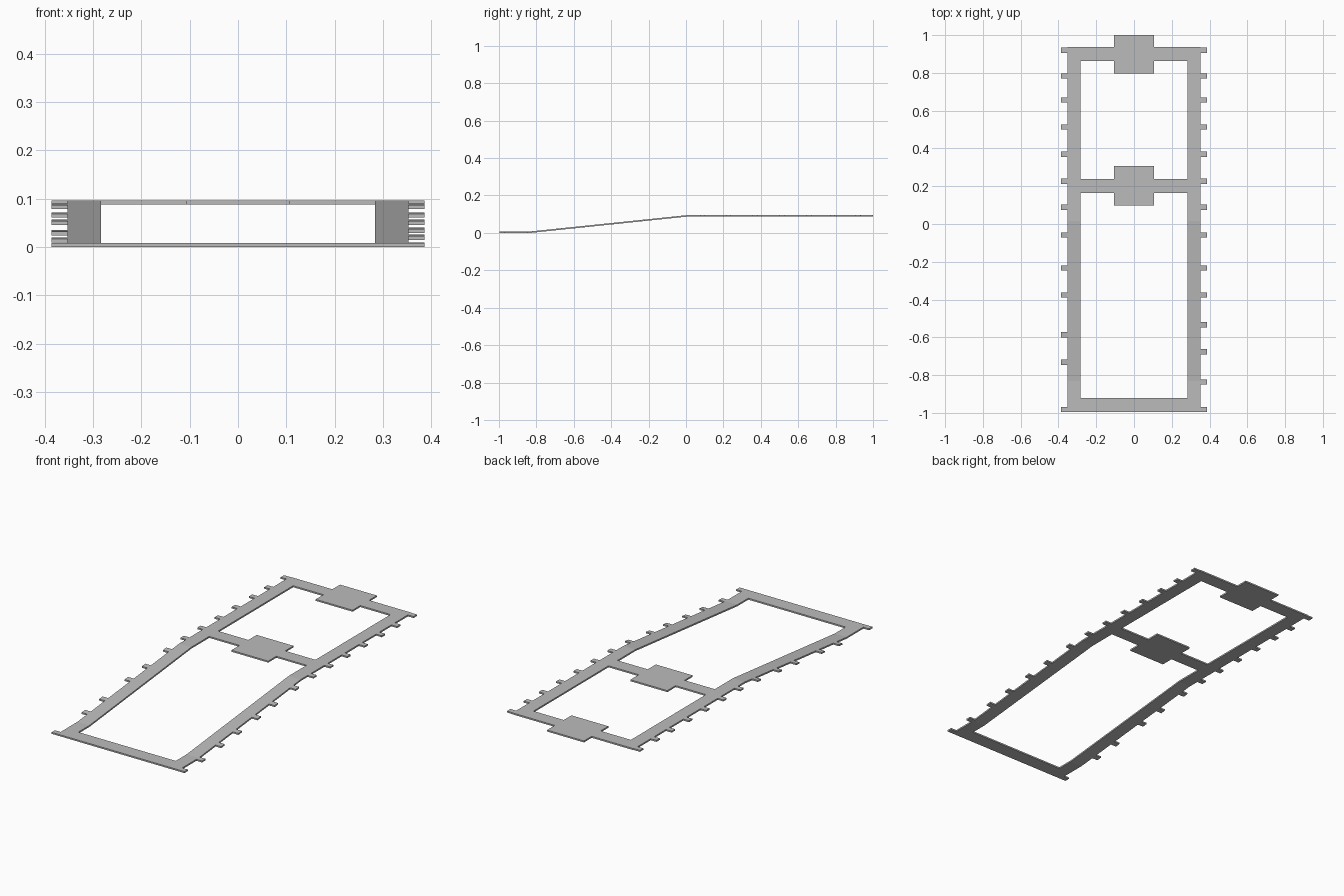
import bpy
import bmesh

# Remove the default object
cube = bpy.data.objects.get("Cube")
if cube:
    bpy.data.objects.remove(cube, do_unlink=True)

# Single flat colour
grey = bpy.data.materials.new("plain grey")
grey.use_nodes = True
colour = (0.5, 0.5, 0.5, 1)
grey.diffuse_color = colour
bsdf = next(n for n in grey.node_tree.nodes if n.type == 'BSDF_PRINCIPLED')
bsdf.inputs["Base Color"].default_value = colour

THICK = 0.008
RISE = 0.088
RAMP_START, RAMP_END = -0.83, 0.016
INNER, OUTER, TIP = 0.283, 0.353, 0.386
PLATE = 0.107


def floor_height(y):
    t = (y - RAMP_START) / (RAMP_END - RAMP_START)
    return RISE * min(1, max(0, t))


def slab(name, x0, x1, y0, y1):
    """Thin sheet that follows the ramp, extruded across x."""
    ys = [y0] + [b for b in (RAMP_START, RAMP_END) if y0 < b < y1] + [y1]
    profile = [(y, floor_height(y)) for y in ys]
    profile += [(y, z + THICK) for y, z in reversed(profile)]
    bm = bmesh.new()
    face = bm.faces.new([bm.verts.new((x0, y, z)) for y, z in profile])
    ext = bmesh.ops.extrude_face_region(bm, geom=[face])
    moved = [v for v in ext["geom"] if isinstance(v, bmesh.types.BMVert)]
    bmesh.ops.translate(bm, verts=moved, vec=(x1 - x0, 0, 0))
    bmesh.ops.recalc_face_normals(bm, faces=bm.faces)
    mesh = bpy.data.meshes.new(name)
    bm.to_mesh(mesh)
    bm.free()
    mesh.materials.append(grey)
    obj = bpy.data.objects.new(name, mesh)
    bpy.context.collection.objects.link(obj)
    return obj


def sided(name, side, near, far, y0, y1):
    a, b = sorted((side * near, side * far))
    return slab(name, a, b, y0, y1)


# Edge tabs: most are paired, a few on the ramp are staggered
shared = [0.92, 0.783, 0.656, 0.513, 0.37, 0.227, 0.088,
          -0.058, -0.233, -0.376, -0.982]
staggered = {1: [-0.534, -0.677, -0.836], -1: [-0.587, -0.732]}

for side, word in ((1, "left"), (-1, "right")):
    # Long side rails and the split cross bars
    sided(word + "_rail", side, INNER, OUTER, -0.996, 0.936)
    sided(word + "_back_bar", side, PLATE, INNER, 0.862, 0.936)
    sided(word + "_middle_bar", side, PLATE, INNER, 0.165, 0.239)
    for i, y in enumerate(shared + staggered[side]):
        sided(f"{word}_tab_{i + 1}", side, OUTER, TIP, y - 0.014, y + 0.014)

# Front bar and the two centre plates
slab("front_bar", -INNER, INNER, -0.996, -0.921)
slab("middle_plate", -PLATE, PLATE, 0.098, 0.308)
slab("back_plate", -PLATE, PLATE, 0.798, 1.0)
